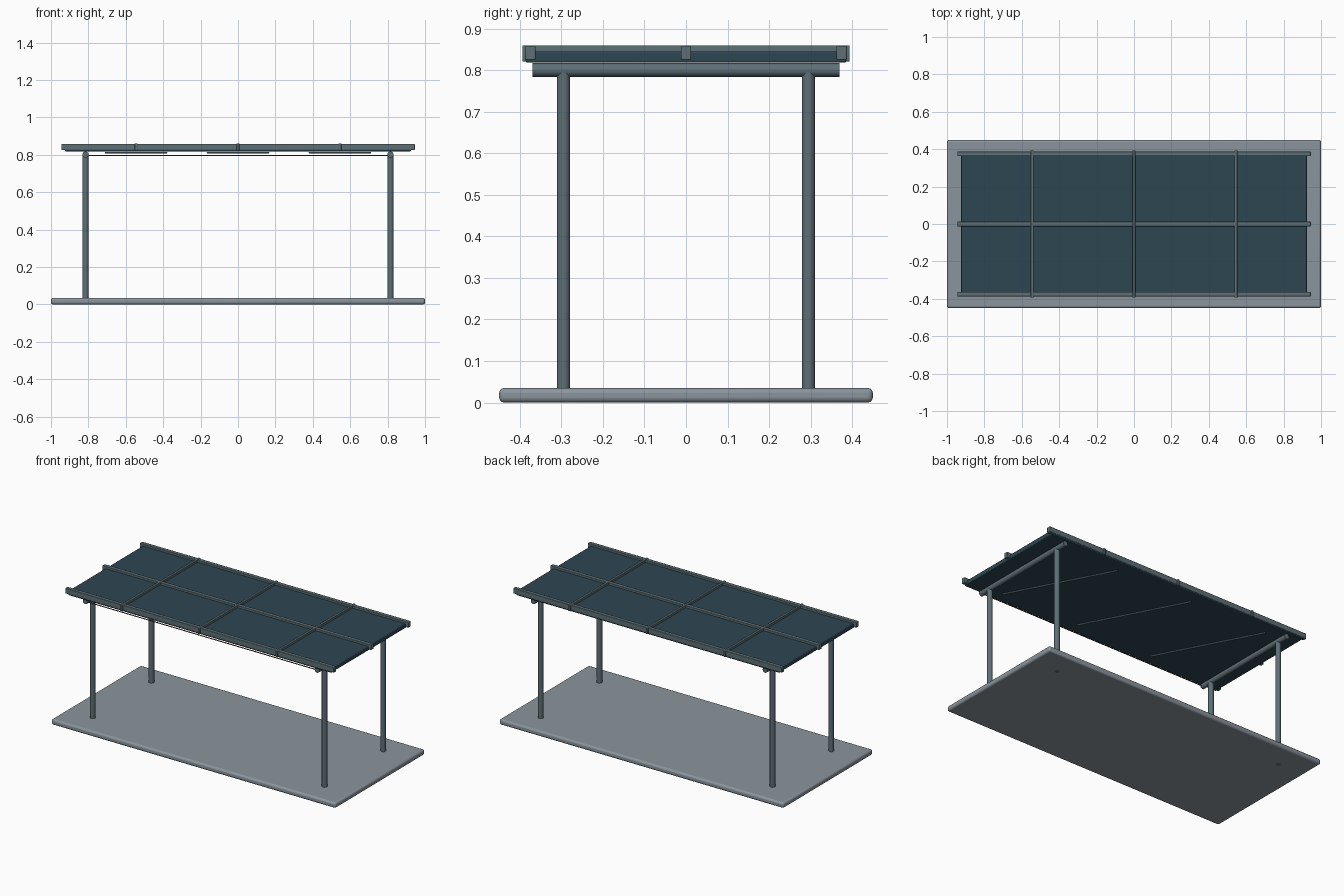
import bpy
import math
from mathutils import Vector

default = bpy.data.objects.get("Cube")
if default:
    bpy.data.objects.remove(default, do_unlink=True)


def material(name, rgb):
    m = bpy.data.materials.new(name)
    m.use_nodes = True
    m.diffuse_color = (*rgb, 1)
    m.node_tree.nodes["Principled BSDF"].inputs["Base Color"].default_value = (*rgb, 1)
    return m


CONCRETE = material("pale concrete", (0.26, 0.30, 0.34))
STEEL = material("grey green steel", (0.11, 0.16, 0.18))
PANEL = material("dark blue panel", (0.027, 0.062, 0.085))
CABLE = material("brown cable", (0.10, 0.04, 0.025))


def finish(name, mat):
    obj = bpy.context.object
    obj.name = name
    obj.data.materials.append(mat)
    bpy.ops.object.shade_smooth_by_angle(angle=math.radians(40))
    return obj


def box(name, center, size, mat, bevel, segments=2):
    bpy.ops.mesh.primitive_cube_add(size=1, location=center)
    bpy.context.object.scale = size
    bpy.ops.object.transform_apply(location=False, rotation=False, scale=True)
    obj = finish(name, mat)
    mod = obj.modifiers.new("rounded edges", "BEVEL")
    mod.width = bevel
    mod.segments = segments
    return obj


def rod(name, start, end, radius, mat, sides=24):
    a, b = Vector(start), Vector(end)
    bpy.ops.mesh.primitive_cylinder_add(
        vertices=sides, radius=radius, depth=(b - a).length, location=(a + b) / 2,
        rotation=(b - a).to_track_quat("Z", "Y").to_euler())
    return finish(name, mat)


# Ground slab
box("base_slab", (0, 0, 0.0175), (2, 0.9, 0.035), CONCRETE, 0.012, 3)

# Posts and the round beams they carry
for side, x in (("left", 0.815), ("right", -0.815)):
    for end, y in (("front", -0.295), ("back", 0.295)):
        rod(f"{end}_{side}_post", (x, y, 0), (x, y, 0.795), 0.016, STEEL)
    rod(f"{side}_beam", (x, -0.37, 0.801), (x, 0.37, 0.801), 0.0165, STEEL)

# Roof sheet
box("roof_panel", (0, 0, 0.832), (1.85, 0.772, 0.027), PANEL, 0.004)

# Long rails
for name, y in (("front", -0.375), ("middle", 0), ("back", 0.375)):
    box(f"{name}_rail", (0, y, 0.842), (1.89, 0.025, 0.034), STEEL, 0.003)

# Cross bars and the slanting braces beneath the sheet
for name, x in (("right", -0.545), ("middle", 0), ("left", 0.545)):
    box(f"{name}_cross_bar", (x, 0, 0.841), (0.015, 0.788, 0.039), STEEL, 0.002)
    rod(f"{name}_brace", (x + 0.163, -0.31, 0.811), (x - 0.163, 0.31, 0.811),
        0.005, STEEL, 12)

# Cable strung between the beams at the front
rod("front_cable", (-0.815, -0.36, 0.797), (0.815, -0.36, 0.797), 0.003, CABLE, 8)
